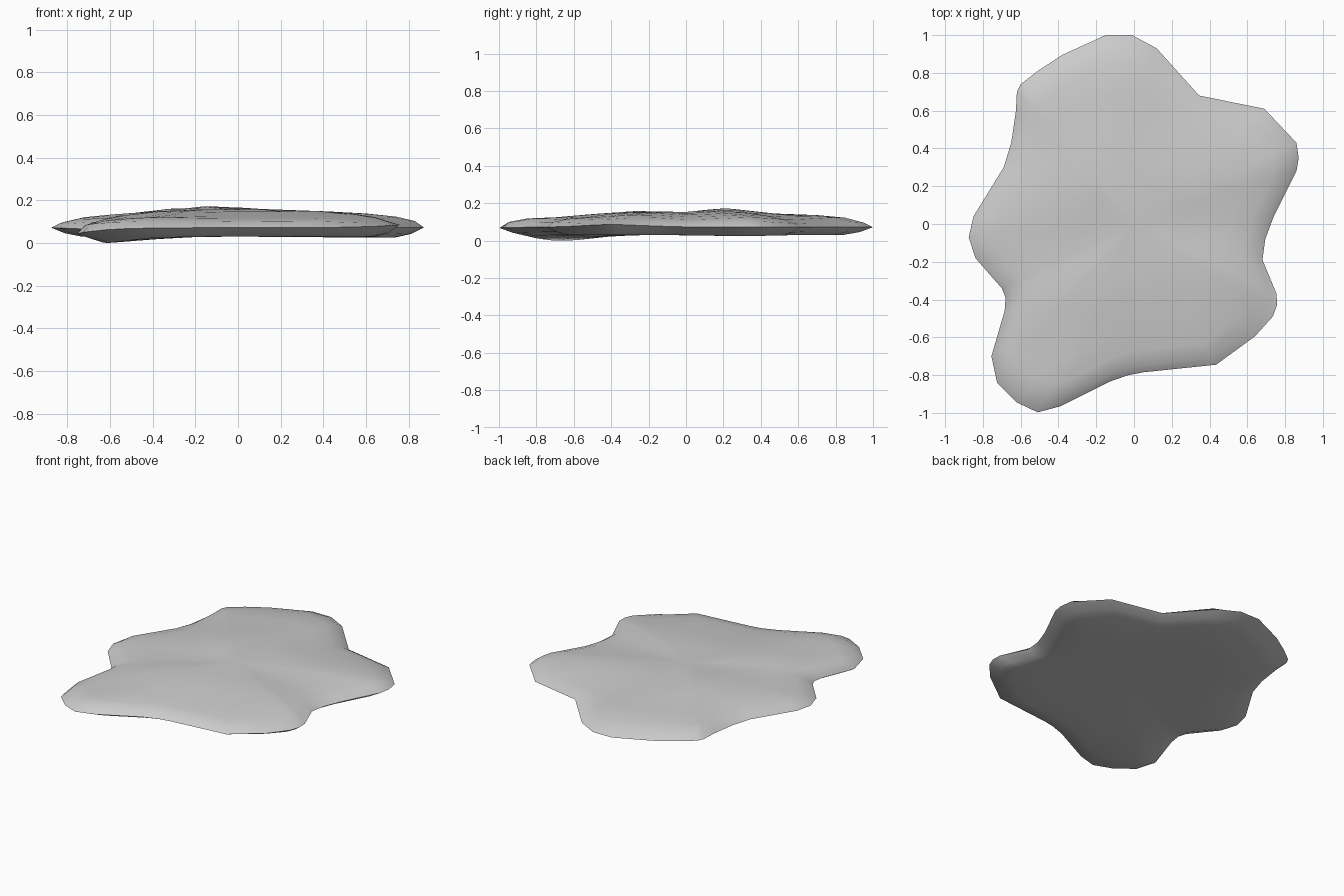
import bpy, bmesh, math

if "Cube" in bpy.data.objects:
    bpy.data.objects.remove(bpy.data.objects["Cube"])

# Outline of the slab seen from above (counter-clockwise)
OUTLINE = [(-0.01, 1.0), (-0.15, 1.0), (-0.38, 0.895), (-0.51, 0.81), (-0.60, 0.74),
           (-0.62, 0.70), (-0.625, 0.60), (-0.65, 0.43), (-0.69, 0.30), (-0.85, 0.04),
           (-0.875, -0.07), (-0.84, -0.18), (-0.70, -0.34), (-0.68, -0.39), (-0.685, -0.46),
           (-0.755, -0.70), (-0.725, -0.84), (-0.62, -0.945), (-0.51, -0.997), (-0.39, -0.965),
           (-0.13, -0.835), (-0.03, -0.80), (0.05, -0.785), (0.435, -0.745), (0.64, -0.595),
           (0.735, -0.49), (0.757, -0.43), (0.755, -0.37), (0.68, -0.19), (0.695, -0.08),
           (0.74, 0.04), (0.86, 0.28), (0.872, 0.35), (0.86, 0.43), (0.69, 0.61),
           (0.345, 0.68), (0.12, 0.93)]

# (scale toward the middle, height) rings for each side
TOP = [(0.95, 0.103), (0.85, 0.124), (0.7, 0.138), (0.5, 0.15), (0.27, 0.159), (0, 0.162)]
BOTTOM = [(0.93, 0.052), (0.84, 0.036), (0.6, 0.035), (0.3, 0.036), (0, 0.036)]


def bump(x, y, cx, cy, r):
    return math.exp(-((x - cx) ** 2 + (y - cy) ** 2) / (r * r))


def rim_height(x, y):
    return 0.078 - 0.03 * bump(x, y, -0.78, -0.68, 0.3) + 0.014 * bump(x, y, 0.76, -0.38, 0.25)


def top_offset(x, y):
    # gentle cross ripples and the crest
    ripple = 0.006 * math.sin((y - 0.14 * x) * 2 * math.pi / 0.55 - 1.2)
    return ripple + 0.013 * bump(x, y, -0.2, 0.25, 0.25) - 0.008 * bump(x, y, -0.7, -0.7, 0.35)


def bottom_offset(x, y):
    return -0.034 * bump(x, y, -0.57, -0.65, 0.2) - 0.006 * bump(x, y, 0.65, 0.3, 0.25)


bm = bmesh.new()
rim = [bm.verts.new((x, y, rim_height(x, y))) for x, y in OUTLINE]


def add_side(rings, offset):
    prev = rim
    n = len(rim)
    for s, z in rings:
        if s == 0:
            tip = bm.verts.new((0, 0, z + offset(0, 0)))
            for i in range(n):
                bm.faces.new((prev[i], prev[(i + 1) % n], tip))
            return
        ring = [bm.verts.new((x * s, y * s, z + offset(x * s, y * s))) for x, y in OUTLINE]
        for i in range(n):
            j = (i + 1) % n
            bm.faces.new((prev[i], prev[j], ring[j], ring[i]))
        prev = ring


add_side(TOP, top_offset)
add_side(BOTTOM, bottom_offset)
bmesh.ops.recalc_face_normals(bm, faces=bm.faces)

# Stand the slab on the ground
low = min(v.co.z for v in bm.verts)
bmesh.ops.translate(bm, verts=bm.verts, vec=(0, 0, -low))

mesh = bpy.data.meshes.new("flat_stone_slab")
bm.to_mesh(mesh)
bm.free()
slab = bpy.data.objects.new("flat_stone_slab", mesh)
bpy.context.collection.objects.link(slab)
bpy.context.view_layer.objects.active = slab
slab.select_set(True)
bpy.ops.object.shade_smooth_by_angle(angle=math.radians(40))
